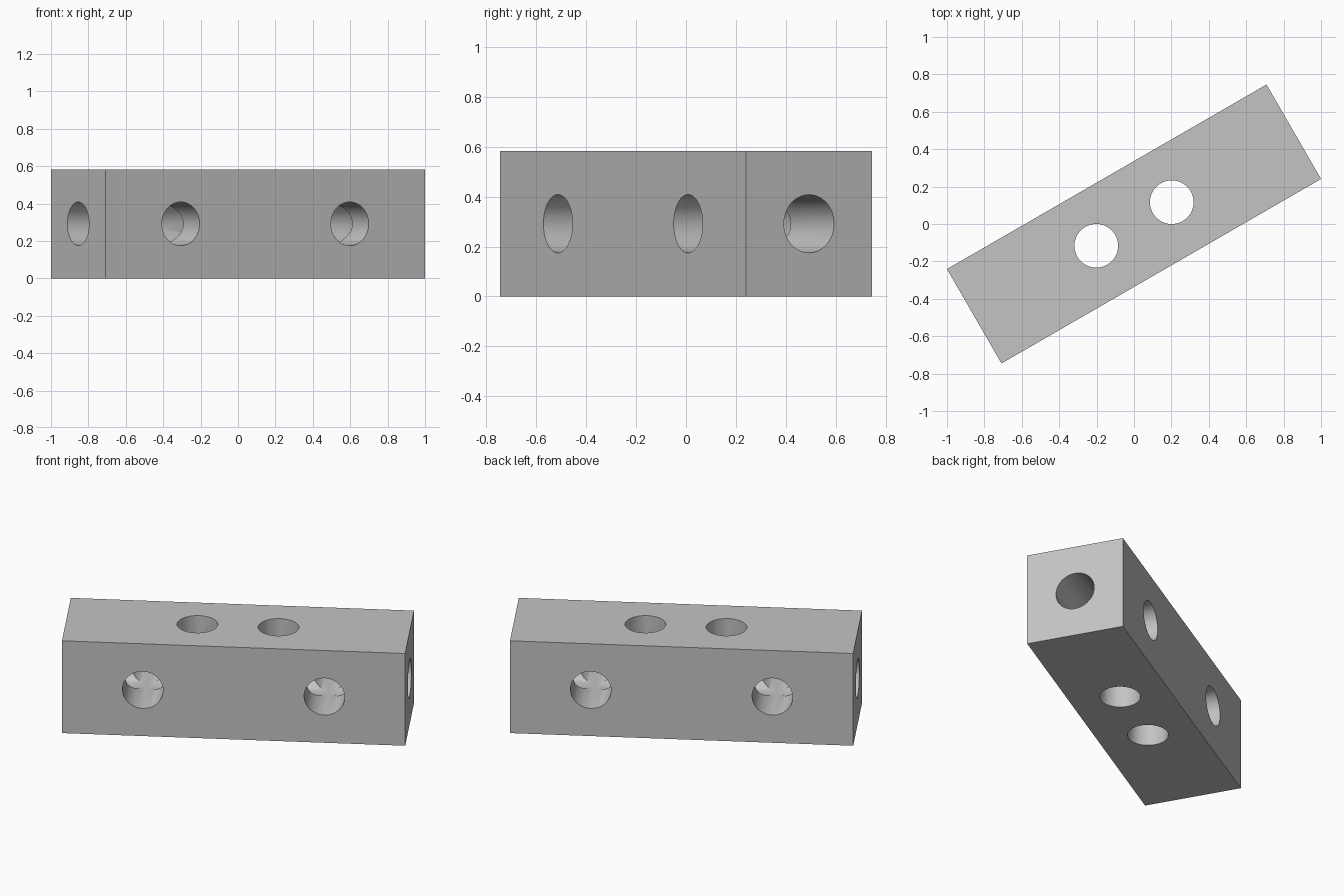
import bpy
from math import radians, pi
from mathutils import Matrix

default = bpy.data.objects.get("Cube")
if default:
    bpy.data.objects.remove(default, do_unlink=True)

LENGTH, SIDE, RADIUS = 1.973, 0.583, 0.1167
TURN = Matrix.Rotation(radians(30), 4, 'Z')
LIFT = Matrix.Translation((0, 0, SIDE / 2))

grey = bpy.data.materials.new("plain grey")
grey.use_nodes = True
colour = (0.55, 0.55, 0.55, 1)
grey.diffuse_color = colour
grey.node_tree.nodes["Principled BSDF"].inputs["Base Color"].default_value = colour

# Square bar
bpy.ops.mesh.primitive_cube_add(size=1)
bar = bpy.context.object
bar.name = "drilled_bar"
bar.data.transform(LIFT @ TURN @ Matrix.Diagonal((LENGTH, SIDE, SIDE, 1)))
bar.data.materials.append(grey)


def drill(offset, axis, angle, depth, radius=RADIUS):
    """Cut a round hole through the bar, offset along its length."""
    bpy.ops.mesh.primitive_cylinder_add(vertices=64, radius=radius, depth=depth)
    cutter = bpy.context.object
    cutter.hide_render = True
    cutter.data.transform(LIFT @ TURN @ Matrix.Translation((offset, 0, 0))
                          @ Matrix.Rotation(angle, 4, axis))
    cutter.data.materials.append(grey)
    cut = bar.modifiers.new("hole", 'BOOLEAN')
    cut.operation = 'DIFFERENCE'
    cut.solver = 'EXACT'
    cut.object = cutter
    bpy.ops.object.select_all(action='DESELECT')
    bar.select_set(True)
    bpy.context.view_layer.objects.active = bar
    bpy.ops.object.modifier_apply(modifier=cut.name)
    bpy.data.objects.remove(cutter, do_unlink=True)


# Two vertical holes near the middle, two cross holes further out
for side in (-1, 1):
    drill(side * 0.233, 'Z', 0, SIDE + 0.2)
    drill(side * 0.522, 'X', pi / 2, SIDE + 0.2)

# One bore along the whole length
drill(0, 'Y', pi / 2, LENGTH + 0.2, RADIUS - 0.0003)

bpy.ops.object.shade_smooth_by_angle(angle=radians(30))
